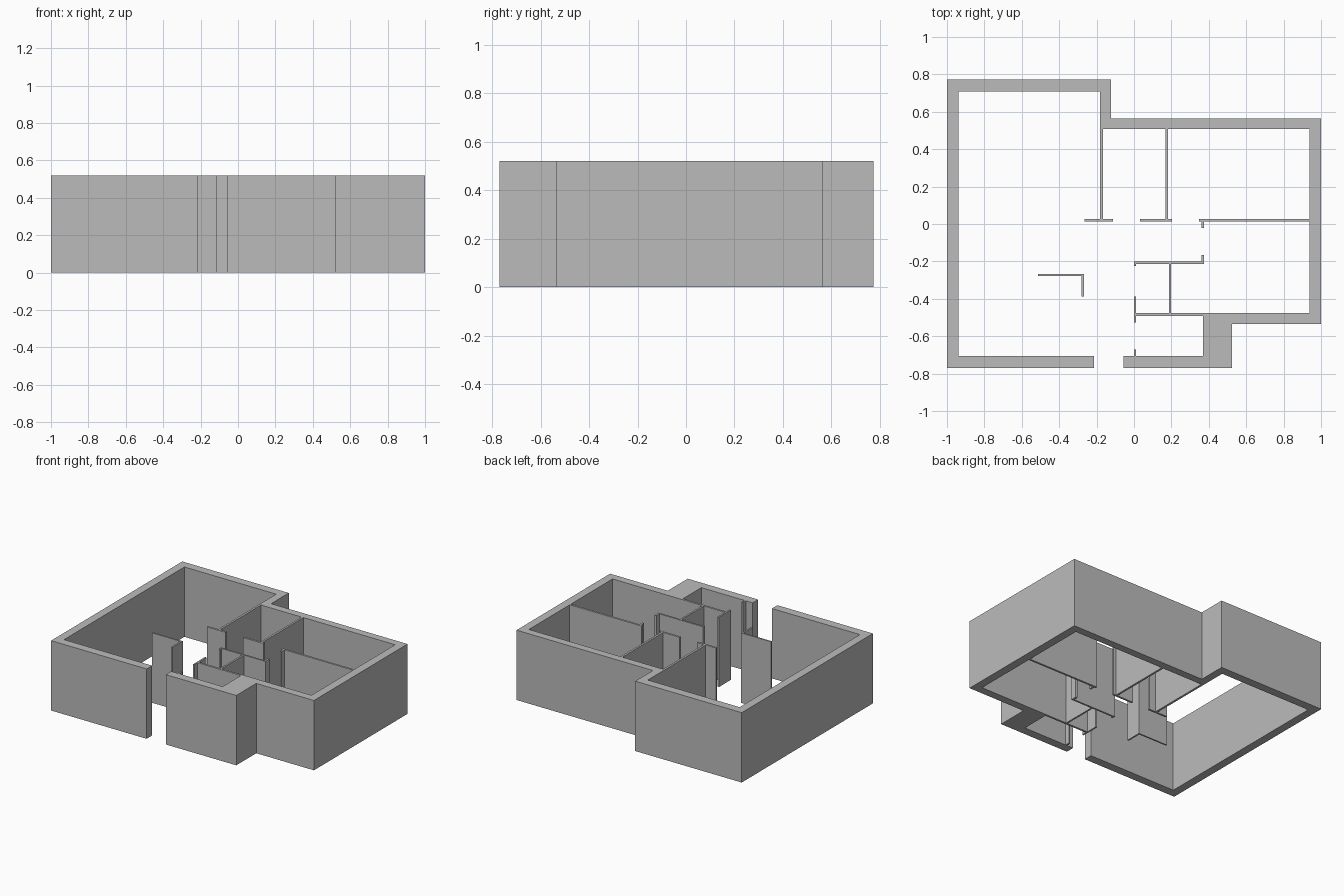
import bpy, bmesh

HEIGHT = 0.52

plaster = bpy.data.materials.new("grey_plaster")
plaster.diffuse_color = (0.5, 0.5, 0.5, 1)


def extrude_plan(name, outline):
    """Raise a closed floor-plan outline to full wall height."""
    bm = bmesh.new()
    face = bm.faces.new([bm.verts.new((x, y, 0)) for x, y in outline])
    result = bmesh.ops.extrude_face_region(bm, geom=[face], use_keep_orig=True)
    for v in result["geom"]:
        if isinstance(v, bmesh.types.BMVert):
            v.co.z = HEIGHT
    bmesh.ops.recalc_face_normals(bm, faces=bm.faces)
    mesh = bpy.data.meshes.new(name)
    bm.to_mesh(mesh)
    bm.free()
    mesh.materials.append(plaster)
    obj = bpy.data.objects.new(name, mesh)
    bpy.context.collection.objects.link(obj)
    return obj


def wall(name, x0, x1, y0, y1):
    return extrude_plan(name, [(x0, y0), (x1, y0), (x1, y1), (x0, y1)])


# Thick outer shell, open at the front doorway
extrude_plan("outer_wall", [
    (-0.213, -0.77), (-1, -0.77), (-1, 0.773), (-0.123, 0.773),
    (-0.123, 0.565), (1, 0.565), (1, -0.535), (0.525, -0.535),
    (0.525, -0.77), (-0.055, -0.77), (-0.055, -0.706), (0.368, -0.706),
    (0.368, -0.476), (0.938, -0.476), (0.938, 0.508), (-0.182, 0.508),
    (-0.182, 0.709), (-0.938, 0.709), (-0.938, -0.706), (-0.213, -0.706)])

# Rear room dividers, with short returns at the door openings
extrude_plan("rear_left_divider", [
    (-0.265, 0.013), (-0.112, 0.013), (-0.112, 0.028), (-0.166, 0.028),
    (-0.166, 0.508), (-0.182, 0.508), (-0.182, 0.028), (-0.265, 0.028)])
extrude_plan("rear_middle_divider", [
    (0.032, 0.013), (0.202, 0.013), (0.202, 0.028), (0.183, 0.028),
    (0.183, 0.508), (0.168, 0.508), (0.168, 0.028), (0.032, 0.028)])
extrude_plan("right_room_divider", [
    (0.348, 0.013), (0.36, 0.013), (0.36, -0.021), (0.374, -0.021),
    (0.374, 0.013), (0.938, 0.013), (0.938, 0.028), (0.348, 0.028)])

# Small central rooms
extrude_plan("central_room_back_wall", [
    (0.0, -0.225), (0.012, -0.225), (0.012, -0.213), (0.374, -0.213),
    (0.374, -0.166), (0.36, -0.166), (0.36, -0.2), (0.0, -0.2)])
wall("central_room_divider", 0.186, 0.199, -0.476, -0.213)
extrude_plan("central_room_front_wall", [
    (0.0, -0.388), (0.0, -0.527), (0.012, -0.527), (0.012, -0.491),
    (0.368, -0.491), (0.368, -0.476), (0.012, -0.476), (0.012, -0.388)])
wall("entry_door_stub", 0.0, 0.012, -0.706, -0.67)

# Free-standing corner screen in the large room
extrude_plan("corner_screen", [
    (-0.513, -0.278), (-0.28, -0.278), (-0.28, -0.388), (-0.268, -0.388),
    (-0.268, -0.267), (-0.513, -0.267)])
